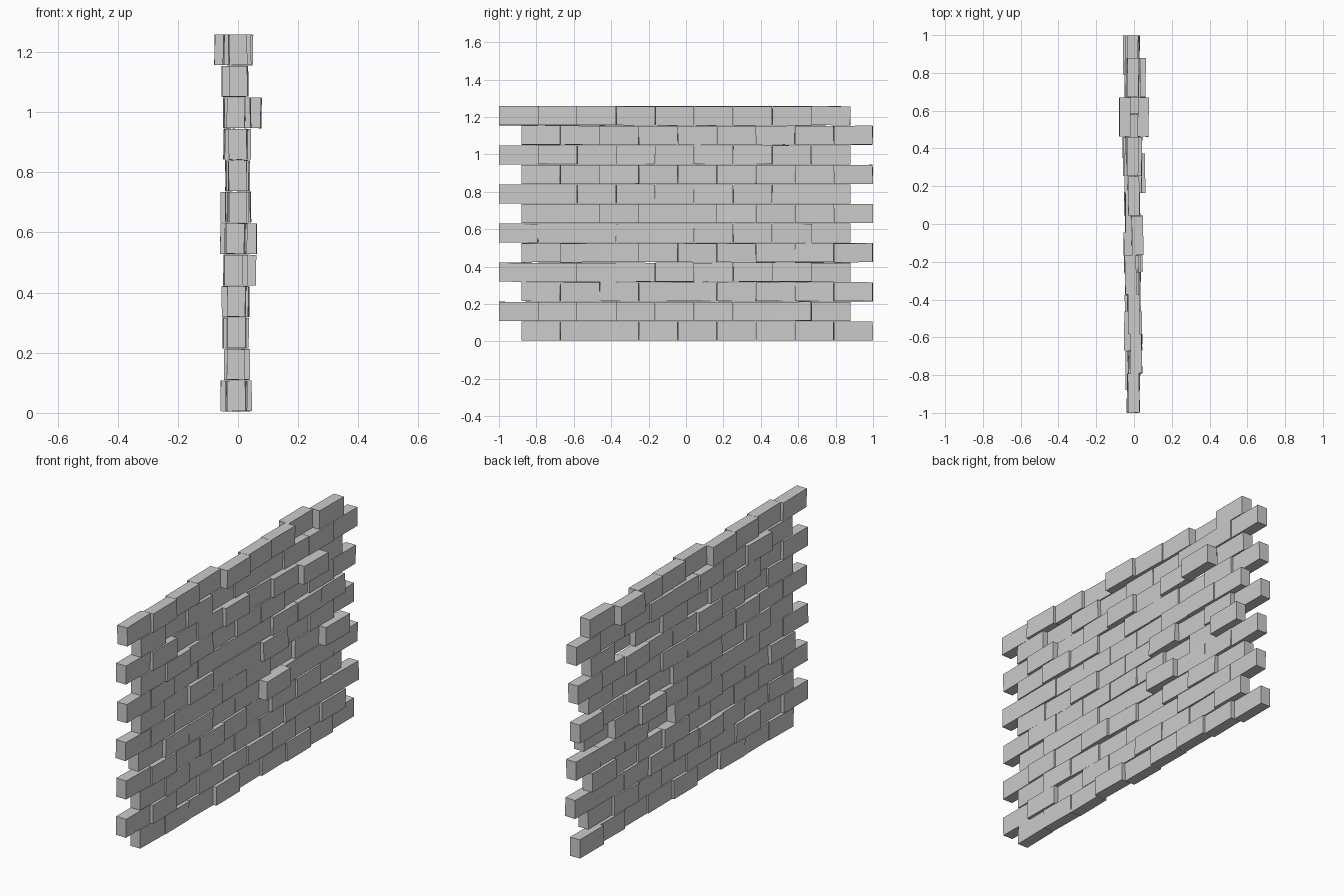
import bpy, random
from math import radians

if "Cube" in bpy.data.objects:
    bpy.data.objects.remove(bpy.data.objects["Cube"])

random.seed(4)
ROWS, COLS = 12, 9
PITCH_Y, PITCH_Z = 0.2088, 0.1046
SIZE = (0.06, 0.2075, 0.1015)

# Bricks that clearly stick out of the wall: (row, column) -> x of centre
JUT = {(9, 7): 0.047, (11, 7): -0.048, (5, 8): 0.032, (4, 5): 0.028,
       (0, 8): -0.028, (6, 8): -0.028, (5, 6): -0.029, (8, 8): -0.018,
       (11, 4): 0.018, (10, 3): -0.024, (10, 1): -0.022, (9, 1): 0.012,
       (3, 5): -0.022, (0, 3): 0.014}


def brick(row, col):
    """One loose-laid brick, slightly shifted and twisted."""
    start = -1.0 if row % 2 else -0.88
    x = JUT.get((row, col))
    end = (row % 2 and col == 0) or (row % 2 == 0 and col == 8)
    if x is None:
        x = -0.004 + max(-0.016, min(0.016, random.gauss(0, 0.003 if end else 0.009)))
    y = start + (col + 0.5) * PITCH_Y
    z = 0.004 + (row + 0.5) * PITCH_Z
    bpy.ops.mesh.primitive_cube_add(size=1, location=(x, y, z))
    ob = bpy.context.object
    ob.name = f"brick_row{row + 1}_{col + 1}"
    ob.scale = SIZE
    ob.rotation_euler = (radians(random.uniform(-0.3, 0.3)),
                         radians(random.uniform(-1.2, 1.2)),
                         radians(random.uniform(-1.2, 1.2)))


# Running-bond wall: alternate courses are offset by half a brick
for r in range(ROWS):
    for c in range(COLS):
        brick(r, c)
